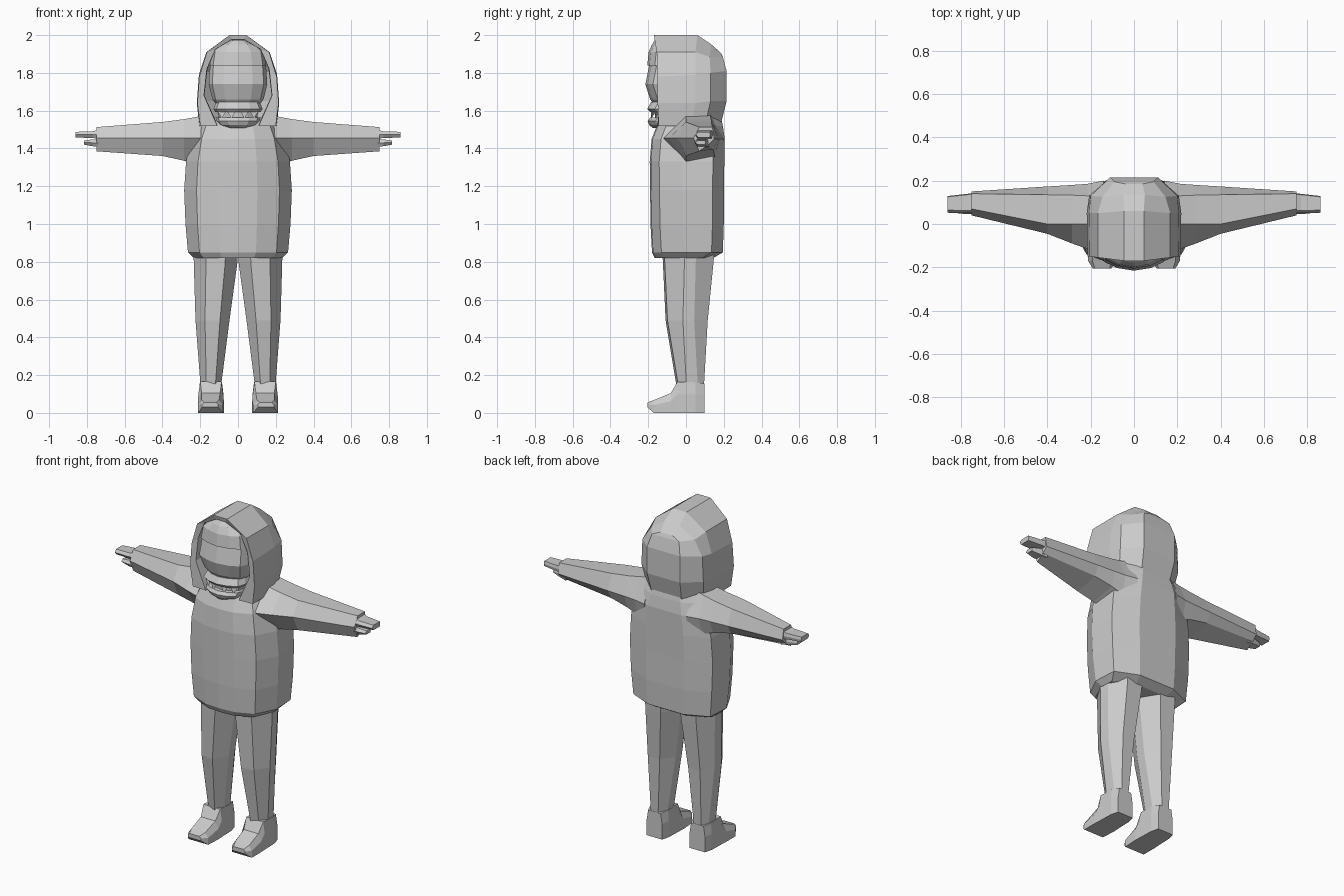
import bpy, bmesh, math

cube = bpy.data.objects.get("Cube")
if cube:
    bpy.data.objects.remove(cube)

mat = bpy.data.materials.new("plain grey")
mat.use_nodes = True
GREY = (0.6, 0.6, 0.6, 1)
mat.diffuse_color = GREY
mat.node_tree.nodes["Principled BSDF"].inputs["Base Color"].default_value = GREY


def loft(name, rings, closed=True, caps=True, mirror=False):
    """Bridge rings of equal point count; optionally mirror the part to -x."""
    bm = bmesh.new()
    rows = [[bm.verts.new(p) for p in r] for r in rings]
    n = len(rows[0])
    for a, b in zip(rows, rows[1:]):
        for i in range(n if closed else n - 1):
            j = (i + 1) % n
            bm.faces.new((a[i], a[j], b[j], b[i]))
    if caps:
        bm.faces.new(rows[0][::-1])
        bm.faces.new(rows[-1])
    bmesh.ops.recalc_face_normals(bm, faces=bm.faces)
    me = bpy.data.meshes.new(name)
    bm.to_mesh(me)
    bm.free()
    me.materials.append(mat)
    ob = bpy.data.objects.new(name, me)
    bpy.context.collection.objects.link(ob)
    if mirror:
        m = ob.modifiers.new("mirror", "MIRROR")
        m.use_axis[0] = True
    return ob


def sym(half):
    """Complete a half ring by reflecting it across x = 0."""
    return half + [(-x, y, z) for x, y, z in reversed(half) if x > 1e-6]


# Coat body: half width, front y, back y at each height
def coat_ring(z, w, f, b):
    return sym([(0, f, z), (w * .36, f + .006, z), (w * .77, f + .05, z), (w, f + .17, z),
                (w * .97, b - .06, z), (w * .45, b, z), (0, b, z)])


loft("coat", [coat_ring(*r) for r in [
    (.82, .235, -.165, .145), (.85, .265, -.18, .195), (1.0, .278, -.188, .2), (1.18, .285, -.19, .2),
    (1.33, .275, -.192, .203), (1.45, .25, -.182, .205), (1.52, .22, -.155, .195),
    (1.565, .19, -.13, .185)]])

# Hood shell, lofted from the rim to the back of the head
hood = [
    [(.03, -.08, 1.975), (.12, -.08, 1.925), (.162, -.08, 1.82), (.178, -.08, 1.68), (.11, -.08, 1.53)],
    [(.03, -.165, 1.978), (.12, -.15, 1.925), (.165, -.145, 1.82), (.18, -.145, 1.68), (.11, -.15, 1.52)],
    [(.045, -.17, 2.0), (.165, -.155, 1.91), (.205, -.15, 1.78), (.215, -.15, 1.64), (.2, -.145, 1.52)],
    [(.045, .06, 2.0), (.167, .05, 1.91), (.207, .05, 1.79), (.218, .05, 1.64), (.205, .03, 1.52)],
    [(.05, .135, 1.95), (.145, .125, 1.885), (.2, .13, 1.80), (.207, .13, 1.65), (.19, .10, 1.52)],
    [(.04, .185, 1.905), (.09, .195, 1.885), (.11, .215, 1.81), (.11, .215, 1.65), (.1, .185, 1.53)],
]
# points run from the right hem over the crown to the left hem
loft("hood", [[(-x, y, z) for x, y, z in reversed(h)] + h for h in hood], closed=False, caps=False)
back = hood[-1]
loft("hood_back", [[(x, y, z) for x, y, z in back], [(-x, y, z) for x, y, z in back]],
     closed=False, caps=False)


# Face, moustache and chin: height, front y, half width
def face_ring(z, f, w):
    return sym([(0, f, z), (w * .5, f + .012, z), (w * .88, f + .04, z), (w, f + .085, z),
                (w, -.02, z), (0, -.02, z)])


loft("face", [face_ring(*r) for r in [
    (1.625, -.165, .11), (1.66, -.19, .135), (1.74, -.215, .155), (1.84, -.195, .148)]])
loft("brow_cap", [face_ring(*r) for r in [
    (1.838, -.205, .15), (1.91, -.198, .138), (1.95, -.18, .1), (1.975, -.165, .035)]])
loft("upper_lip", [face_ring(*r) for r in [
    (1.645, -.185, .115), (1.61, -.205, .13), (1.592, -.19, .12)]])
loft("mouth_inside", [face_ring(*r) for r in [(1.6, -.165, .105), (1.55, -.165, .1)]])
loft("chin", [face_ring(*r) for r in [
    (1.563, -.19, .118), (1.545, -.203, .112), (1.525, -.195, .1), (1.507, -.175, .06)]])

# Pointed teeth between lip and chin
for i, x in enumerate((.035, .085)):
    y = -.185 + i * .02
    loft(f"tooth_{i + 1}", [
        [(x - .024, y, 1.6), (x + .024, y + .01, 1.6), (x, y + .03, 1.6)],
        [(x - .002, y, 1.562), (x + .002, y, 1.562), (x, y + .004, 1.562)]], mirror=True)


# Arms: x, front y, back y, bottom z, top z, top-front y, top-back y
def arm_ring(x, f, b, lo, hi, tf, tb):
    return [(x, tf, hi), (x, tb, hi), (x, b, 1.45), (x, b - .03, lo + .035), (x, tf, lo), (x, f, 1.455)]


loft("sleeve", [arm_ring(*r) for r in [
    (.14, -.13, .2, 1.29, 1.585, 0, .13), (.215, -.115, .185, 1.31, 1.568, 0, .13),
    (.285, -.09, .18, 1.335, 1.555, 0, .133), (.40, -.045, .173, 1.36, 1.54, 0, .135),
    (.75, .04, .15, 1.385, 1.513, .07, .14)]], mirror=True)


def block(name, sections):
    """Six-sided block along x: x, front y, back y, low z, high z."""
    loft(name, [[(x, f, (lo + hi) / 2), (x, f + .012, hi), (x, b, hi), (x, b + .004, (lo + hi) / 2),
                 (x, b, lo), (x, f + .012, lo)] for x, f, b, lo, hi in sections], mirror=True)


block("fingers", [(.72, .05, .14, 1.45, 1.505), (.77, .05, .135, 1.455, 1.49), (.86, .052, .125, 1.458, 1.488)])
block("thumb", [(.72, .05, .12, 1.405, 1.45), (.77, .045, .11, 1.412, 1.448), (.815, .05, .10, 1.42, 1.442)])


# Trouser legs: inner x, outer x, front y, back y
def leg_ring(z, i, o, f, b):
    m, q, c = (i + o) / 2, (o - i) * .22, (f + b) / 2
    return [(m - q, f, z), (m + q, f + .01, z), (o, c - .02, z), (o - .005, c + .04, z),
            (m + q, b, z), (m - q, b, z), (i, c + .03, z), (i, c - .03, z)]


loft("trouser_leg", [leg_ring(*r) for r in [
    (.85, 0, .235, -.125, .15), (.79, .004, .234, -.122, .145), (.49, .045, .225, -.108, .115),
    (.14, .09, .198, -.05, .095)]], mirror=True)


# Boots lofted heel to toe: y, inner x, outer x, bottom z, top z, top inset
def boot_ring(y, i, o, lo, hi, t):
    return [(i, y, lo), (o, y, lo), (o, y, lo + (hi - lo) * .6), (o - t, y, hi),
            (i + t, y, hi), (i, y, lo + (hi - lo) * .6)]


loft("boot", [boot_ring(*r) for r in [
    (.097, .092, .195, 0, .155, .01), (.05, .08, .207, 0, .162, .005), (-.045, .077, .21, 0, .165, .01),
    (-.08, .075, .212, 0, .105, .02), (-.17, .08, .212, 0, .068, .02), (-.205, .105, .19, .03, .055, .01)]],
    mirror=True)
